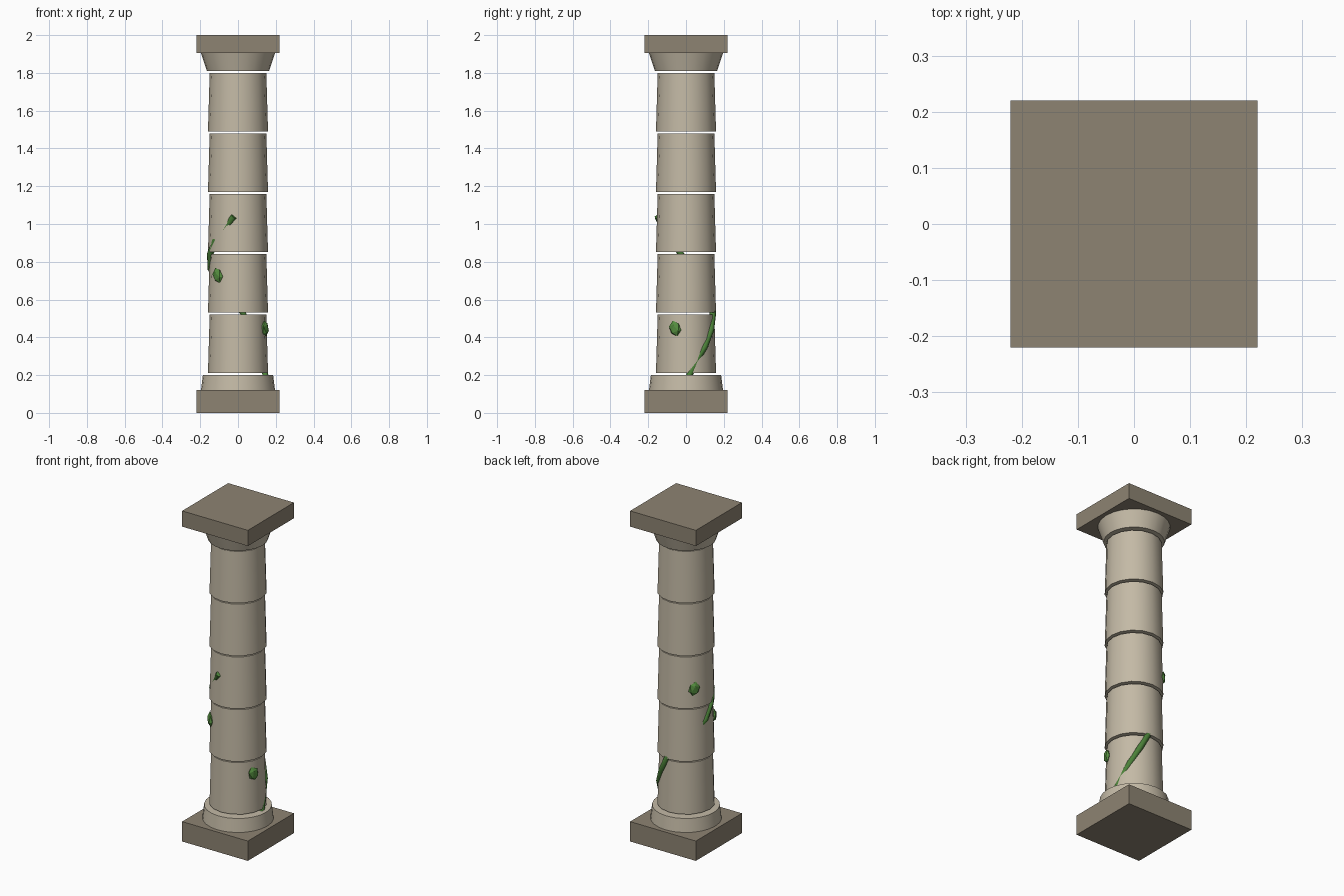
import bpy, bmesh
from math import radians, cos, sin
from mathutils import Matrix, Vector

if "Cube" in bpy.data.objects:
    bpy.data.objects.remove(bpy.data.objects["Cube"], do_unlink=True)


def material(name, rgb):
    mat = bpy.data.materials.new(name)
    mat.use_nodes = True
    color = (*rgb, 1.0)
    mat.diffuse_color = color
    bsdf = mat.node_tree.nodes["Principled BSDF"]
    bsdf.inputs["Base Color"].default_value = color
    bsdf.inputs["Roughness"].default_value = 0.9
    return mat


pale_stone = material("pale stone", (0.55, 0.49, 0.38))
dark_stone = material("dark stone", (0.27, 0.23, 0.17))
vine_green = material("vine green", (0.07, 0.22, 0.04))
leaf_green = material("leaf green", (0.09, 0.27, 0.05))


def finish(name, bm, mat, smooth=False):
    mesh = bpy.data.meshes.new(name)
    bm.to_mesh(mesh)
    bm.free()
    mesh.materials.append(mat)
    obj = bpy.data.objects.new(name, mesh)
    bpy.context.collection.objects.link(obj)
    if smooth:
        bpy.ops.object.select_all(action="DESELECT")
        obj.select_set(True)
        bpy.context.view_layer.objects.active = obj
        bpy.ops.object.shade_smooth_by_angle(angle=radians(35))
    return obj


def slab(name, z0, z1, width):
    bm = bmesh.new()
    place = Matrix.Translation((0, 0, (z0 + z1) / 2)) @ Matrix.Diagonal((width, width, z1 - z0, 1))
    bmesh.ops.create_cube(bm, size=1, matrix=place)
    return finish(name, bm, dark_stone)


def frustum(name, z0, z1, r0, r1, sides):
    bm = bmesh.new()
    bmesh.ops.create_cone(bm, cap_ends=True, segments=sides, radius1=r0, radius2=r1,
                          depth=z1 - z0, matrix=Matrix.Translation((0, 0, (z0 + z1) / 2)))
    return finish(name, bm, pale_stone, smooth=True)


def around(angle, z, radius):
    a = radians(angle)
    return Vector((radius * cos(a), radius * sin(a), z))


# Square slabs and flared collars at both ends
slab("plinth", 0, 0.12, 0.44)
frustum("base_ring", 0.12, 0.2, 0.196, 0.186, 24)
frustum("capital", 1.81, 1.905, 0.165, 0.196, 24)
slab("abacus", 1.905, 2, 0.44)

# Shaft of five tapered drums with open joints
for i in range(5):
    z = 0.212 + 0.3195 * i
    frustum(f"drum_{i + 1}", z, z + 0.309, 0.159, 0.15, 16)

# Vine climbing round the shaft, sinking in and out of the stone
vine_path = [(5, 0.19, 0.148), (26, 0.29, 0.141), (42, 0.35, 0.148), (62, 0.44, 0.15),
             (80, 0.53, 0.145), (130, 0.66, 0.125), (172, 0.76, 0.146), (190, 0.84, 0.15),
             (212, 0.91, 0.142), (230, 0.945, 0.136), (262, 1.04, 0.153)]
curve = bpy.data.curves.new("vine_path", "CURVE")
curve.dimensions = "3D"
curve.bevel_depth = 0.017
curve.bevel_resolution = 1
curve.use_fill_caps = True
spline = curve.splines.new("POLY")
spline.points.add(len(vine_path) - 1)
for point, place in zip(spline.points, vine_path):
    point.co = (*around(*place), 1)
curve.materials.append(vine_green)
vine = bpy.data.objects.new("vine", curve)
bpy.context.collection.objects.link(vine)

# Flattened leaves lying against the shaft
leaves = [(-22, 0.447, 0.3), (142, 0.967, -0.2), (226, 0.728, 0.4)]
for i, (angle, z, roll) in enumerate(leaves):
    bm = bmesh.new()
    place = (Matrix.Translation(around(angle, z, 0.155)) @ Matrix.Rotation(radians(angle), 4, "Z")
             @ Matrix.Rotation(roll, 4, "X") @ Matrix.Diagonal((0.016, 0.034, 0.043, 1)))
    bmesh.ops.create_icosphere(bm, subdivisions=1, radius=1, matrix=place)
    finish(f"leaf_{i + 1}", bm, leaf_green)
